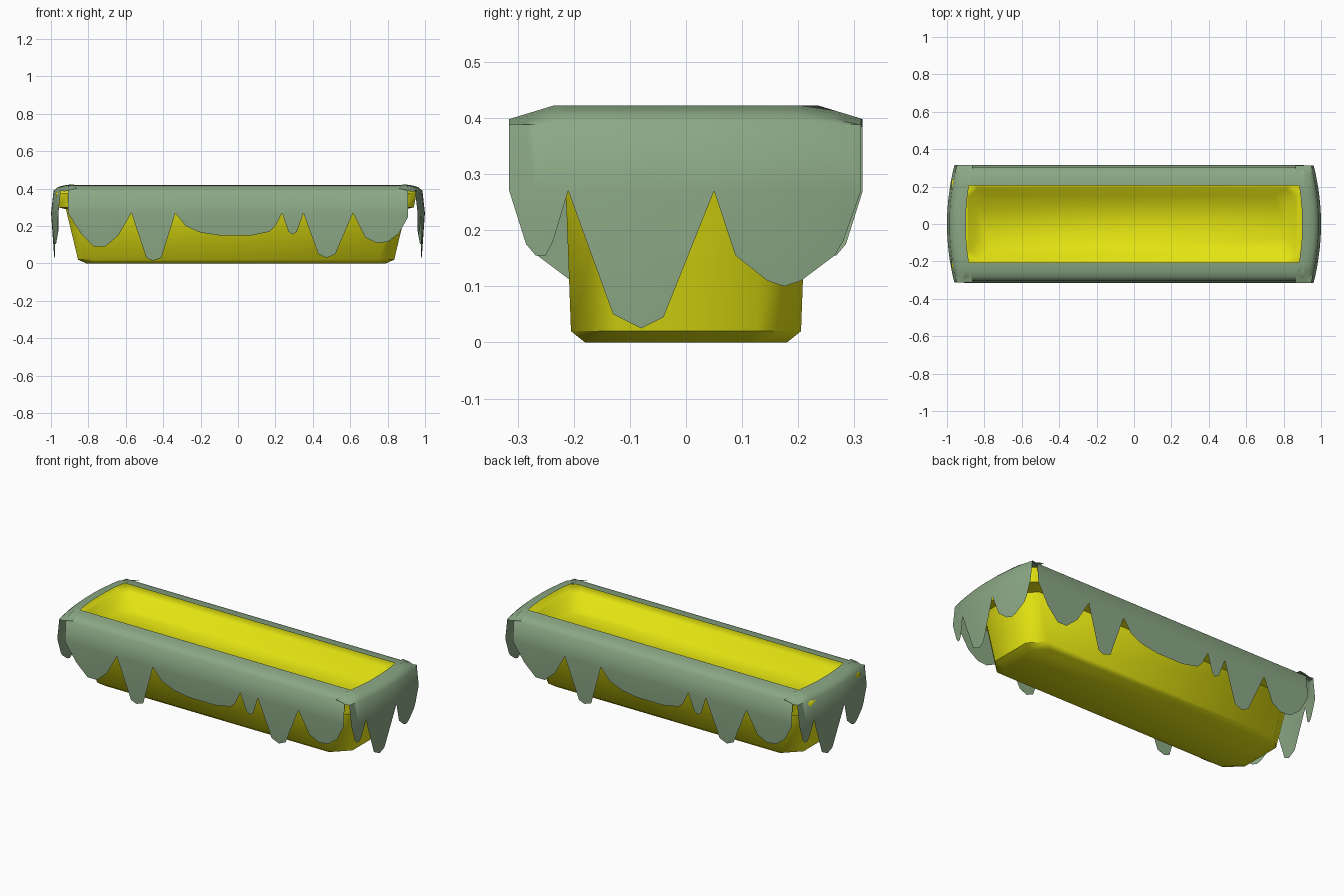
import bpy
import bmesh
import math
from mathutils import Matrix

cube = bpy.data.objects.get("Cube")
if cube:
    bpy.data.objects.remove(cube)


def make_material(name, rgb):
    mat = bpy.data.materials.new(name)
    mat.use_nodes = True
    mat.diffuse_color = (*rgb, 1)
    mat.node_tree.nodes["Principled BSDF"].inputs["Base Color"].default_value = (*rgb, 1)
    return mat


def finish(bm, name, mat, angle):
    mesh = bpy.data.meshes.new(name)
    bm.to_mesh(mesh)
    bm.free()
    mesh.materials.append(mat)
    obj = bpy.data.objects.new(name, mesh)
    bpy.context.collection.objects.link(obj)
    bpy.ops.object.select_all(action="DESELECT")
    obj.select_set(True)
    bpy.context.view_layer.objects.active = obj
    bpy.ops.object.shade_smooth_by_angle(angle=math.radians(angle))
    return obj


yellow = make_material("yellow", (0.76, 0.76, 0.006))
moss = make_material("moss green", (0.26, 0.39, 0.235))


# Trough: chamfered rectangles lofted up the outside, over the rim and down inside
def octagon(bm, hx, hy, z, c):
    corners = [(hx, hy - c), (hx - c, hy), (c - hx, hy), (-hx, hy - c)]
    corners += [(-x, -y) for x, y in corners]
    return [bm.verts.new((x, y, z)) for x, y in corners]


def build_trough(rings):
    bm = bmesh.new()
    loops = [octagon(bm, *ring) for ring in rings]
    for low, high in zip(loops, loops[1:]):
        for i in range(len(low)):
            j = (i + 1) % len(low)
            bm.faces.new((low[i], low[j], high[j], high[i]))
    bm.faces.new(loops[0][::-1])
    bm.faces.new(loops[-1])
    bmesh.ops.translate(bm, verts=bm.verts, vec=(-0.01, 0, 0))
    return finish(bm, "trough", yellow, 50)


# half length, half width, height, corner chamfer
build_trough([
    (0.80, 0.18, 0, 0.07),
    (0.845, 0.205, 0.02, 0.08),
    (0.91, 0.215, 0.29, 0.08),
    (0.95, 0.28, 0.30, 0.06),
    (0.965, 0.293, 0.375, 0.06),
    (0.955, 0.28, 0.39, 0.06),
    (0.89, 0.21, 0.395, 0.05),
    (0.875, 0.19, 0.385, 0.05),
    (0.83, 0.148, 0.31, 0.07),
])


# Moss drapes: a rounded top sheet ending in a hanging ragged edge
def build_drape(name, profile, edge, turn, bow):
    bm = bmesh.new()
    half = max(abs(a) for a, z in edge)
    out_low, z_low = profile[-1]
    columns = []
    for a, z_edge in edge:
        t = abs(a) / half
        hem = (out_low - 0.07 * (z_low - z_edge), z_edge)
        column = []
        for o, z in profile + [hem]:
            droop = bow * 2.4 * max(0, t - 0.75) if z > 0.4 else 0
            column.append(bm.verts.new((a, bow * t * t - o, z - droop)))
        columns.append(column)
    for left, right in zip(columns, columns[1:]):
        for r in range(len(profile)):
            bm.faces.new((left[r], left[r + 1], right[r + 1], right[r]))
    bmesh.ops.remove_doubles(bm, verts=bm.verts, dist=0.0005)
    bmesh.ops.rotate(bm, verts=bm.verts,
                     matrix=Matrix.Rotation(math.radians(turn), 3, "Z"))
    return finish(bm, name, moss, 60)


long_profile = [(0.207, 0.42), (0.25, 0.416), (0.28, 0.407), (0.305, 0.388), (0.315, 0.27)]
end_profile = [(0.90, 0.422), (0.935, 0.417), (0.965, 0.408), (0.987, 0.388), (1.0, 0.27)]

long_edge = [
    (-0.91, 0.27), (-0.84, 0.16), (-0.77, 0.09), (-0.71, 0.09), (-0.64, 0.15),
    (-0.57, 0.27), (-0.49, 0.03), (-0.455, 0.015), (-0.41, 0.03), (-0.335, 0.27),
    (-0.28, 0.2), (-0.2, 0.165), (-0.1, 0.15), (0.07, 0.15), (0.17, 0.17), (0.2, 0.2),
    (0.235, 0.27), (0.27, 0.17), (0.29, 0.155), (0.315, 0.17), (0.35, 0.27),
    (0.43, 0.05), (0.475, 0.03), (0.52, 0.05), (0.615, 0.27), (0.68, 0.14),
    (0.74, 0.11), (0.80, 0.115), (0.86, 0.16), (0.91, 0.25),
]
end_edge = [
    (-0.315, 0.27), (-0.285, 0.175), (-0.268, 0.155), (-0.25, 0.155), (-0.237, 0.18),
    (-0.21, 0.27), (-0.13, 0.05), (-0.08, 0.025), (-0.04, 0.045), (0.05, 0.27),
    (0.088, 0.155), (0.145, 0.11), (0.175, 0.10), (0.205, 0.11), (0.265, 0.155),
    (0.28, 0.18), (0.312, 0.27),
]

for name, turn in (("front", 0), ("back", 180)):
    build_drape(name + "_moss_drape", long_profile, long_edge, turn, 0)
for name, turn in (("left", 90), ("right", 270)):
    build_drape(name + "_moss_drape", end_profile, end_edge, turn, 0.04)
